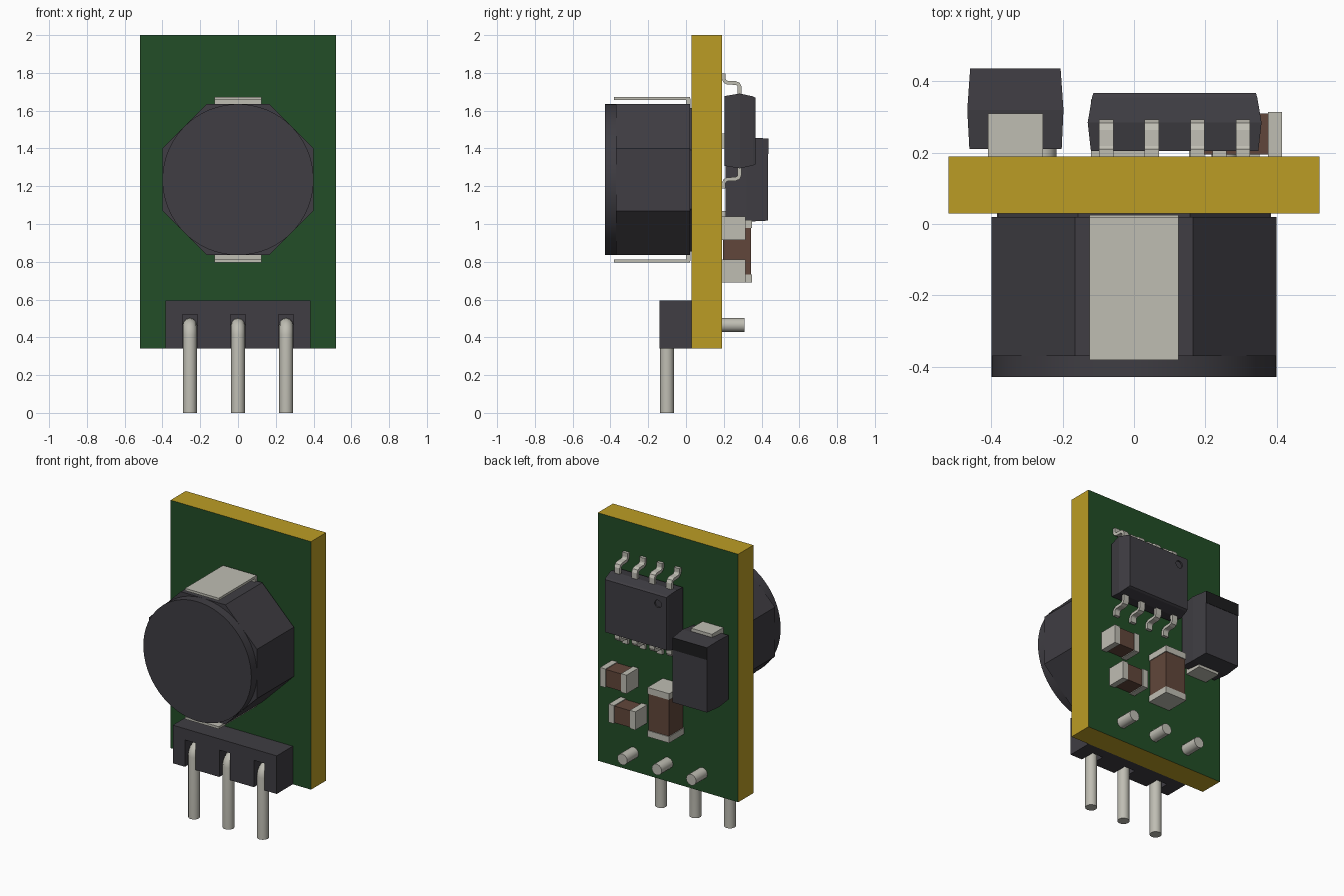
import bpy, bmesh, math
from mathutils import Vector

if "Cube" in bpy.data.objects:
    bpy.data.objects.remove(bpy.data.objects["Cube"], do_unlink=True)


def material(name, rgb):
    m = bpy.data.materials.new(name)
    m.use_nodes = True
    m.diffuse_color = (*rgb, 1)
    node = next(n for n in m.node_tree.nodes if n.type == "BSDF_PRINCIPLED")
    node.inputs["Base Color"].default_value = (*rgb, 1)
    return m


green = material("board green", (0.016, 0.075, 0.02))
gold = material("board edge gold", (0.5, 0.335, 0.018))
dark = material("dark plastic", (0.05, 0.047, 0.056))
black = material("black stripe", (0.012, 0.012, 0.013))
metal = material("tinned metal", (0.52, 0.51, 0.45))
brown = material("ceramic brown", (0.12, 0.062, 0.043))


def finish(name, bm, mat):
    bmesh.ops.recalc_face_normals(bm, faces=bm.faces)
    mesh = bpy.data.meshes.new(name)
    bm.to_mesh(mesh)
    bm.free()
    ob = bpy.data.objects.new(name, mesh)
    bpy.context.collection.objects.link(ob)
    mesh.materials.append(mat)
    return ob


def loft(name, rings, mat):
    """Skin closed rings of points and cap both ends."""
    bm = bmesh.new()
    loops = [[bm.verts.new(p) for p in ring] for ring in rings]
    n = len(loops[0])
    for a, b in zip(loops, loops[1:]):
        for i in range(n):
            j = (i + 1) % n
            bm.faces.new((a[i], a[j], b[j], b[i]))
    bm.faces.new(loops[0])
    bm.faces.new(loops[-1])
    return finish(name, bm, mat)


def rect(y, x0, x1, z0, z1):
    return [(x0, y, z0), (x1, y, z0), (x1, y, z1), (x0, y, z1)]


def box(name, x, y, z, mat):
    return loft(name, [rect(v, *x, *z) for v in y], mat)


def smooth(ob):
    bpy.ops.object.select_all(action="DESELECT")
    bpy.context.view_layer.objects.active = ob
    ob.select_set(True)
    bpy.ops.object.shade_smooth_by_angle(angle=math.radians(35))


def disc(name, x, z, r, y0, y1, mat, n=48):
    turn = [math.tau * i / n for i in range(n)]
    return loft(name, [[(x + r * math.cos(a), y, z + r * math.sin(a)) for a in turn]
                       for y in (y0, y1)], mat)


def cut(ob, cutter):
    mod = ob.modifiers.new("cut", "BOOLEAN")
    mod.operation, mod.solver, mod.object = "DIFFERENCE", "EXACT", cutter
    bpy.ops.object.select_all(action="DESELECT")
    bpy.context.view_layer.objects.active = ob
    ob.select_set(True)
    bpy.ops.object.modifier_apply(modifier=mod.name)
    bpy.data.objects.remove(cutter, do_unlink=True)


# Circuit board: green faces, gold edges
board = box("circuit_board", (-0.52, 0.52), (0.03, 0.19), (0.34, 2.0), green)
board.data.materials.append(gold)
for face in board.data.polygons:
    face.material_index = 0 if abs(face.normal.y) > 0.5 else 1

# Inductor: octagonal body, round front flange, base and folded terminals
MID = 1.235
s, h = 0.165, 0.40
octagon = [(h, -s), (h, s), (s, h), (-s, h), (-h, s), (-h, -s), (-s, -h), (s, -h)]
loft("inductor_body", [[(x, y, MID + z) for x, z in octagon] for y in (-0.37, 0.02)], dark)
loft("inductor_base", [[(x * 0.95, y, MID + z * 0.95) for x, z in octagon]
                       for y in (0.015, 0.031)], dark)
smooth(disc("inductor_flange", 0, MID, h, -0.43, -0.37, dark, 64))
for side, label in ((1, "top"), (-1, "bottom")):
    def span(a, b):
        return sorted((MID + side * a, MID + side * b))
    box(f"inductor_{label}_terminal", (-0.125, 0.125), (-0.382, 0.02), span(0.422, 0.438), metal)
    box(f"inductor_{label}_terminal_fold", (-0.125, 0.125), (0.0, 0.025), span(0.36, 0.43), metal)

# Pin header with bent round pins
header = box("pin_header", (-0.385, 0.385), (-0.14, 0.03), (0.34, 0.595), dark)
for i, x in enumerate((-0.255, 0, 0.255)):
    cut(header, box("notch", (x - 0.04, x + 0.04), (-0.2, -0.04), (0.3, 0.52), dark))
    bend = [(-0.045 - 0.055 * math.cos(a), 0.41 + 0.055 * math.sin(a))
            for a in [math.pi / 2 * k / 6 for k in range(7)]]
    path = [(-0.1, 0.0)] + bend + [(0.31, 0.465)]
    curve = bpy.data.curves.new("pin_path", "CURVE")
    curve.dimensions = "3D"
    curve.bevel_depth, curve.bevel_resolution = 0.037, 4
    curve.use_fill_caps = True
    spline = curve.splines.new("POLY")
    spline.points.add(len(path) - 1)
    for point, (y, z) in zip(spline.points, path):
        point.co = (x, y, z, 1)
    helper = bpy.data.objects.new("pin_helper", curve)
    bpy.context.collection.objects.link(helper)
    bpy.context.view_layer.update()
    mesh = bpy.data.meshes.new_from_object(
        helper.evaluated_get(bpy.context.evaluated_depsgraph_get()))
    bpy.data.objects.remove(helper, do_unlink=True)
    mesh.materials.clear()
    mesh.materials.append(metal)
    pin = bpy.data.objects.new(f"header_pin_{i + 1}", mesh)
    bpy.context.collection.objects.link(pin)
    smooth(pin)

# Chip: tapered body with index dot
CX, CZ = 0.114, 1.4925
chip = loft("chip_body", [rect(y, CX - w, CX + w, CZ - t, CZ + t) for y, w, t in
                          ((0.205, 0.235, 0.185), (0.285, 0.244, 0.198),
                           (0.355, 0.232, 0.183), (0.368, 0.228, 0.176))], dark)
cut(chip, disc("dot_cutter", -0.05, 1.61, 0.025, 0.358, 0.4, dark, 24))

# Chip leads: gull-wing ribbons on both sides
lead_path = [Vector(p) for p in ((0.283, 0.18), (0.283, 0.235), (0.277, 0.248), (0.262, 0.254),
                                 (0.218, 0.256), (0.206, 0.263), (0.2, 0.276), (0.2, 0.305))]
left_edge, right_edge = [], []
for k, p in enumerate(lead_path):
    d = (lead_path[min(k + 1, len(lead_path) - 1)] - lead_path[max(k - 1, 0)]).normalized()
    off = Vector((-d.y, d.x)) * 0.01
    left_edge.append(p + off)
    right_edge.append(p - off)
outline = left_edge + right_edge[::-1]
for i in range(4):
    x = CX + (i - 1.5) * 0.128
    for side, label in ((1, "upper"), (-1, "lower")):
        loft(f"chip_{label}_lead_{i + 1}",
             [[(x + w, p.x, CZ + side * p.y) for p in outline] for w in (-0.02, 0.02)], metal)

# Diode: tapered block, polarity stripe and end terminals
loft("diode_body", [rect(0.21, -0.462, -0.203, 1.02, 1.45),
                    rect(0.32, -0.468, -0.198, 1.012, 1.46),
                    rect(0.435, -0.46, -0.206, 1.018, 1.452)], dark)
box("diode_stripe", (-0.46, -0.206), (0.43, 0.437), (1.37, 1.452), black)
for z, label in (((1.40, 1.48), "upper"), ((0.995, 1.07), "lower")):
    box(f"diode_{label}_terminal", (-0.41, -0.255), (0.19, 0.31), z, metal)


def capacitor(name, x, y, z, axis, cap):
    """Ceramic block with a slightly larger metal cap at both ends of the axis."""
    g = 0.005
    dims = [x, y, z]
    inner = [(a + g, b - g) for a, b in dims]
    box(f"{name}_body", *inner, brown)
    lo, hi = dims[axis]
    for label, ends in (("first", (lo, lo + cap)), ("second", (hi - cap, hi))):
        part = list(dims)
        part[axis] = ends
        box(f"{name}_{label}_end", *part, metal)


# Ceramic capacitors
capacitor("large_capacitor", (-0.12, 0.04), (0.19, 0.35), (0.69, 1.02), 2, 0.042)
capacitor("upper_small_capacitor", (0.22, 0.416), (0.19, 0.315), (0.915, 1.04), 0, 0.04)
capacitor("lower_small_capacitor", (0.155, 0.352), (0.19, 0.315), (0.69, 0.812), 0, 0.04)
